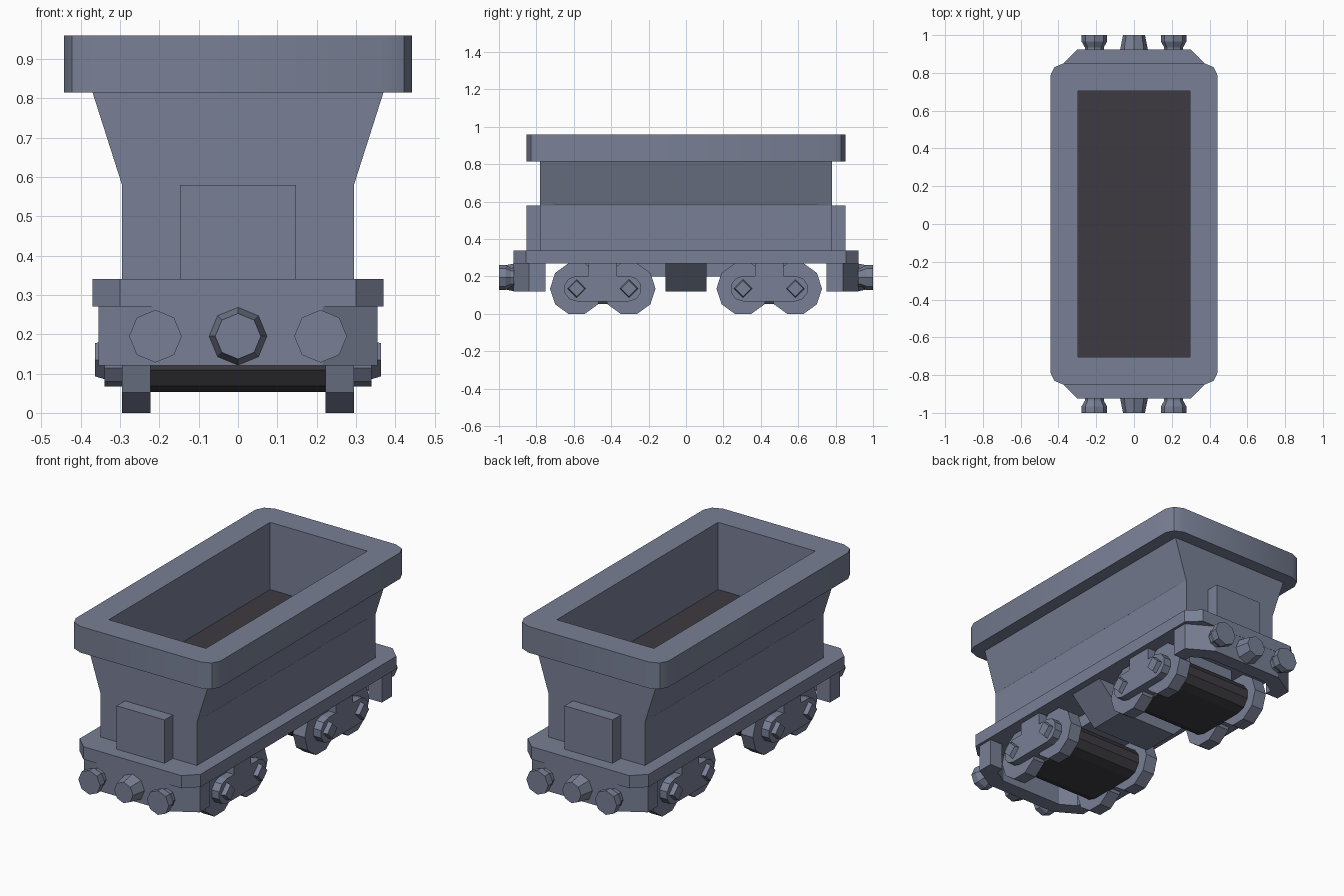
import bpy, bmesh, math
from mathutils import Vector

cube = bpy.data.objects.get("Cube")
if cube:
    bpy.data.objects.remove(cube, do_unlink=True)


def material(name, rgb):
    mat = bpy.data.materials.new(name)
    mat.use_nodes = True
    mat.diffuse_color = (*rgb, 1)
    mat.node_tree.nodes["Principled BSDF"].inputs["Base Color"].default_value = (*rgb, 1)
    return mat


slate = material("slate_grey", (0.19, 0.215, 0.30))
dark = material("charcoal", (0.047, 0.044, 0.052))


def place(axis, u, v, w):
    """Point with w along the axis and u, v across it."""
    return Vector({"x": (w, u, v), "y": (u, w, v), "z": (u, v, w)}[axis])


def loft(name, axis, sections, mat=slate):
    """Closed solid through (position, outline) sections along an axis."""
    bm = bmesh.new()
    rings = [[bm.verts.new(place(axis, u, v, w)) for u, v in pts] for w, pts in sections]
    n = len(rings[0])
    for a, b in zip(rings, rings[1:]):
        for i in range(n):
            j = (i + 1) % n
            bm.faces.new((a[i], a[j], b[j], b[i]))
    bm.faces.new(rings[0])
    bm.faces.new(rings[-1])
    bmesh.ops.recalc_face_normals(bm, faces=bm.faces[:])
    mesh = bpy.data.meshes.new(name)
    bm.to_mesh(mesh)
    bm.free()
    mesh.materials.append(mat)
    obj = bpy.data.objects.new(name, mesh)
    bpy.context.collection.objects.link(obj)
    return obj


def prism(name, axis, outline, w0, w1, mat=slate):
    return loft(name, axis, [(w0, outline), (w1, outline)], mat)


def rect(u0, u1, v0, v1):
    return [(u0, v0), (u1, v0), (u1, v1), (u0, v1)]


def ngon(cu, cv, r, sides):
    return [(cu + r * math.cos(math.tau * i / sides), cv + r * math.sin(math.tau * i / sides))
            for i in range(sides)]


def four_corners(quarter):
    """Mirror a corner path (side to end) into a full outline."""
    q, back = quarter, quarter[::-1]
    return (q + [(-x, y) for x, y in back]
            + [(-x, -y) for x, y in q] + [(x, -y) for x, y in back])


def stadium(cu, half, cv, r):
    """Bar with faceted round ends."""
    arc = [math.radians(a) for a in (-90, -54, -18, 18, 54, 90)]
    right = [(cu + half + r * math.cos(a), cv + r * math.sin(a)) for a in arc]
    return right + [(2 * cu - u, v) for u, v in right[::-1]]


# Hopper body and rim, both hollowed by the load space
profile = [(0.295, 0.34), (0.295, 0.58), (0.37, 0.815)]
body = prism("hopper_body", "y", profile + [(-x, z) for x, z in profile[::-1]], -0.78, 0.78)
rim = prism("hopper_rim", "z",
            four_corners([(0.443, 0.785), (0.422, 0.83), (0.37, 0.852)]), 0.815, 0.96)
cutter = prism("load_space_cutter", "z", rect(-0.297, 0.297, -0.705, 0.705), 0.585, 1.1)
cutter.hide_render = True
cutter.hide_set(True)
for part in (body, rim):
    cut = part.modifiers.new("load_space", "BOOLEAN")
    cut.operation = "DIFFERENCE"
    cut.solver = "EXACT"
    cut.object = cutter
prism("hopper_floor", "z", rect(-0.296, 0.296, -0.704, 0.704), 0.583, 0.589, dark)

bpy.ops.object.select_all(action="DESELECT")
rim.select_set(True)
bpy.context.view_layer.objects.active = rim
bpy.ops.object.shade_smooth_by_angle(angle=math.radians(40))

# Chassis
prism("chassis_deck", "z", four_corners([(0.37, 0.855), (0.30, 0.923)]), 0.27, 0.34)
prism("centre_beam", "x", rect(-0.62, 0.62, 0.2, 0.27), -0.15, 0.15)
loft("underfloor_chute", "z", [(0.12, rect(-0.18, 0.18, -0.11, 0.11)),
                               (0.27, rect(-0.33, 0.33, -0.11, 0.11))])

for end, s in (("front", -1), ("back", 1)):
    # End box, skirt and coupling gear
    prism(end + "_end_box", "y", rect(-0.147, 0.147, 0.34, 0.58), s * 0.77, s * 0.852)
    outer = [(0.355, 0.75), (0.355, 0.84), (0.215, 0.922)]
    inner = [(0.275, 0.75), (0.275, 0.79), (0.19, 0.84)]
    half = outer + [(-x, y) for x, y in outer[::-1]]
    half += [(-x, y) for x, y in inner] + inner[::-1]
    prism(end + "_skirt", "z", [(x, s * y) for x, y in half], 0.12, 0.27)
    loft(end + "_coupling", "y", [(s * 0.92, ngon(0, 0.195, 0.074, 8)),
                                  (s * 1.0, ngon(0, 0.195, 0.058, 8))])
    for side, t in (("right", -1), ("left", 1)):
        stages = ((0.92, 0.05), (0.935, 0.05), (0.965, 0.067), (1.0, 0.067))
        loft(f"{end}_{side}_buffer", "y",
             [(s * y, ngon(t * 0.21, 0.195, r, 8)) for y, r in stages])

    # Bogie: dark core, wheels, side frames and axle bolts
    mid = s * 0.445
    prism(end + "_bogie_core", "x", stadium(mid, 0.14, 0.135, 0.082), -0.226, 0.226, dark)
    for side, t in (("right", -1), ("left", 1)):
        tag = f"{end}_{side}"
        prism(tag + "_side_frame", "x", stadium(mid, 0.14, 0.135, 0.068), t * 0.23, t * 0.34)
        prism(tag + "_frame_post", "x", rect(mid - 0.075, mid + 0.075, 0.19, 0.275),
              t * 0.225, t * 0.34)
        for label, off in (("inner", -s * 0.14), ("outer", s * 0.14)):
            y = mid + off
            prism(f"{tag}_{label}_wheel", "x", ngon(y, 0.135, 0.142, 10), t * 0.222, t * 0.295)
            loft(f"{tag}_{label}_bolt", "x", [(t * 0.33, ngon(y, 0.135, 0.052, 4)),
                                              (t * 0.364, ngon(y, 0.135, 0.042, 4))])
